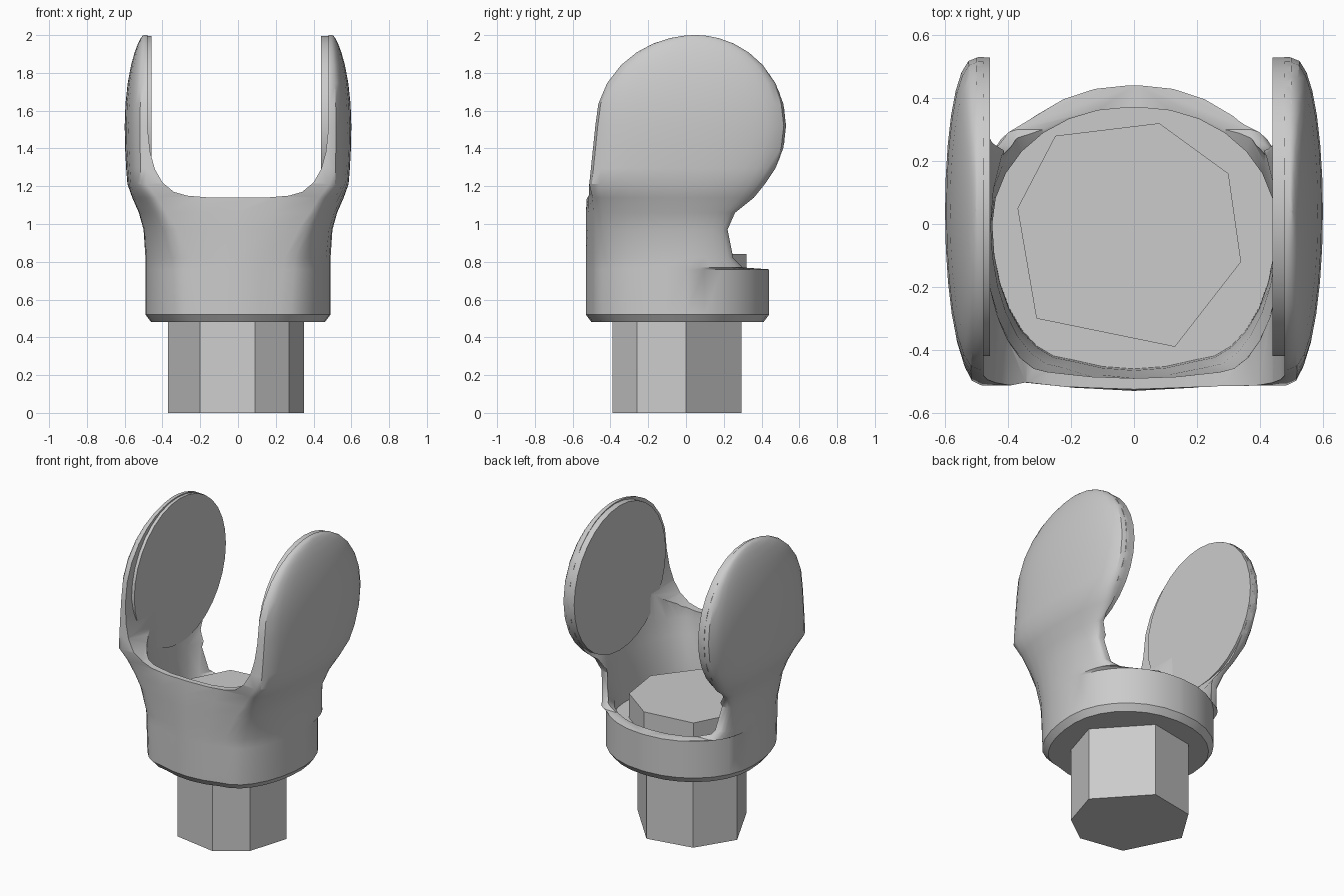
import bpy, bmesh, math
from mathutils import Vector

old = bpy.data.objects.get("Cube")
if old:
    bpy.data.objects.remove(old)

grey = bpy.data.materials.new("plain grey")
grey.use_nodes = True
tone = (0.6, 0.6, 0.6, 1)
grey.diffuse_color = tone
grey.node_tree.nodes["Principled BSDF"].inputs["Base Color"].default_value = tone


def loft(name, rings):
    """Skin a stack of equal-length point rings and cap both ends."""
    bm = bmesh.new()
    rows = [[bm.verts.new(p) for p in ring] for ring in rings]
    n = len(rows[0])
    for low, high in zip(rows, rows[1:]):
        for i in range(n):
            j = (i + 1) % n
            bm.faces.new((low[i], low[j], high[j], high[i]))
    bm.faces.new(rows[0][::-1])
    bm.faces.new(rows[-1])
    bmesh.ops.recalc_face_normals(bm, faces=bm.faces)
    mesh = bpy.data.meshes.new(name)
    bm.to_mesh(mesh)
    bm.free()
    obj = bpy.data.objects.new(name, mesh)
    bpy.context.collection.objects.link(obj)
    mesh.materials.append(grey)
    return obj


def section(z, w, xf, y0, d, xb, y1, yc=0.0, power=1.0, steps=14):
    """Mirrored outline: front edge, bulging side, back edge."""
    half = [(xf / 2, y0 + d / 4)]
    for i in range(steps + 1):
        a = math.pi * (i / steps - 0.5)
        end, reach = (xf, yc - y0 - d) if a < 0 else (xb, y1 - yc)
        bulge = max(math.cos(a), 0) ** power
        half.append((end + (w - end) * bulge, yc + reach * math.sin(a)))
    right = [Vector((x, y, z)) for x, y in half]
    left = [Vector((-x, y, z)) for x, y in reversed(half)]
    return [Vector((0, y0, z))] + right + [Vector((0, y1, z))] + left


def smooth(obj, degrees):
    bpy.ops.object.select_all(action="DESELECT")
    obj.select_set(True)
    bpy.context.view_layer.objects.active = obj
    bpy.ops.object.shade_smooth_by_angle(angle=math.radians(degrees))


def carve(obj, cutter):
    mod = obj.modifiers.new("carve", "BOOLEAN")
    mod.operation = "DIFFERENCE"
    mod.solver = "EXACT"
    mod.object = cutter
    bpy.context.view_layer.objects.active = obj
    bpy.ops.object.modifier_apply(modifier=mod.name)
    bpy.data.objects.remove(cutter)


# Sleeve: collar, low back rim, then the neck flaring to the cheeks
rings = [section(*row) for row in (
    (0.48, 0.46, 0.20, -0.50, 0.04, 0.02, 0.41),
    (0.52, 0.49, 0.22, -0.53, 0.04, 0.02, 0.44),
    (0.76, 0.49, 0.24, -0.53, 0.04, 0.02, 0.44),
    (0.77, 0.49, 0.24, -0.53, 0.04, 0.37, 0.30),
    (0.82, 0.49, 0.25, -0.53, 0.04, 0.42, 0.25),
    (0.97, 0.50, 0.32, -0.53, 0.04, 0.45, 0.22),
    (1.06, 0.525, 0.38, -0.53, 0.04, 0.475, 0.26),
)]
rings.append(section(1.14, 0.56, 0.43, -0.525, 0.03, 0.48, 0.36, 0.03, 0.9))

# Rounded, domed cheeks
for deg in (-40, -28, -14, 0, 14, 28, 42, 54, 65, 75, 83, 88):
    s, c = math.sin(math.radians(deg)), math.cos(math.radians(deg))
    front = 0.05 - 0.53 * c if deg > 0 else -0.48 + 0.05 * s
    width = 0.5 + 0.1 * c ** 1.4 if deg > 0 else 0.6 - 0.035 * s * s
    rings.append(section(1.52 + 0.48 * s, width, 0.485, front, 0, 0.495,
                         0.05 + 0.48 * c, 0.04, 0.82))
fork = loft("fork_sleeve", rings)

# Hollow inside the sleeve, open at the back above the rim
carve(fork, loft("hollow_cutter", [section(*row) for row in (
    (0.68, 0.45, 0.20, -0.46, 0.03, 0.02, 0.37),
    (0.765, 0.45, 0.20, -0.465, 0.03, 0.02, 0.37),
    (0.80, 0.45, 0.20, -0.47, 0.03, 0.08, 0.45),
    (1.00, 0.455, 0.23, -0.485, 0.03, 0.10, 0.50),
    (1.10, 0.475, 0.27, -0.49, 0.02, 0.46, 0.70),
    (1.50, 0.475, 0.30, -0.49, 0.02, 0.46, 0.70),
)]))

# U-shaped gap between the cheeks
side = [(0.15, 1.14), (0.27, 1.15), (0.34, 1.17), (0.40, 1.22),
        (0.44, 1.29), (0.465, 1.38), (0.478, 1.5), (0.478, 2.2)]
gap = side + [(-x, z) for x, z in reversed(side)]
carve(fork, loft("gap_cutter", [[Vector((x, y, z)) for x, z in gap] for y in (-1, 1)]))
smooth(fork, 35)

# Round pads on the inner faces of the cheeks
for name, inner, outer in (("left_pad", 0.44, 0.5), ("right_pad", -0.458, -0.5)):
    angles = [math.tau * i / 32 for i in range(32)]
    pad = loft(name, [[Vector((x, 0.055 + 0.474 * math.cos(a), 1.52 + 0.474 * math.sin(a)))
                       for a in angles] for x in (inner, outer)])
    smooth(pad, 30)

# Faceted seven-sided peg below, and its stub inside the sleeve
peg = [(-0.2, -0.34), (0.09, -0.39), (0.27, -0.26), (0.35, 0),
       (0.08, 0.295), (-0.22, 0.24), (-0.37, 0)]
stub = [(-0.37, 0.05), (-0.25, 0.28), (0.08, 0.32), (0.3, 0.16),
        (0.34, -0.12), (0.13, -0.39), (-0.31, -0.3)]
for name, outline, heights in (("peg", peg, (0, 0.55)), ("peg_stub", stub, (0.6, 0.84))):
    loft(name, [[Vector((x, y, z)) for x, y in outline] for z in heights])
